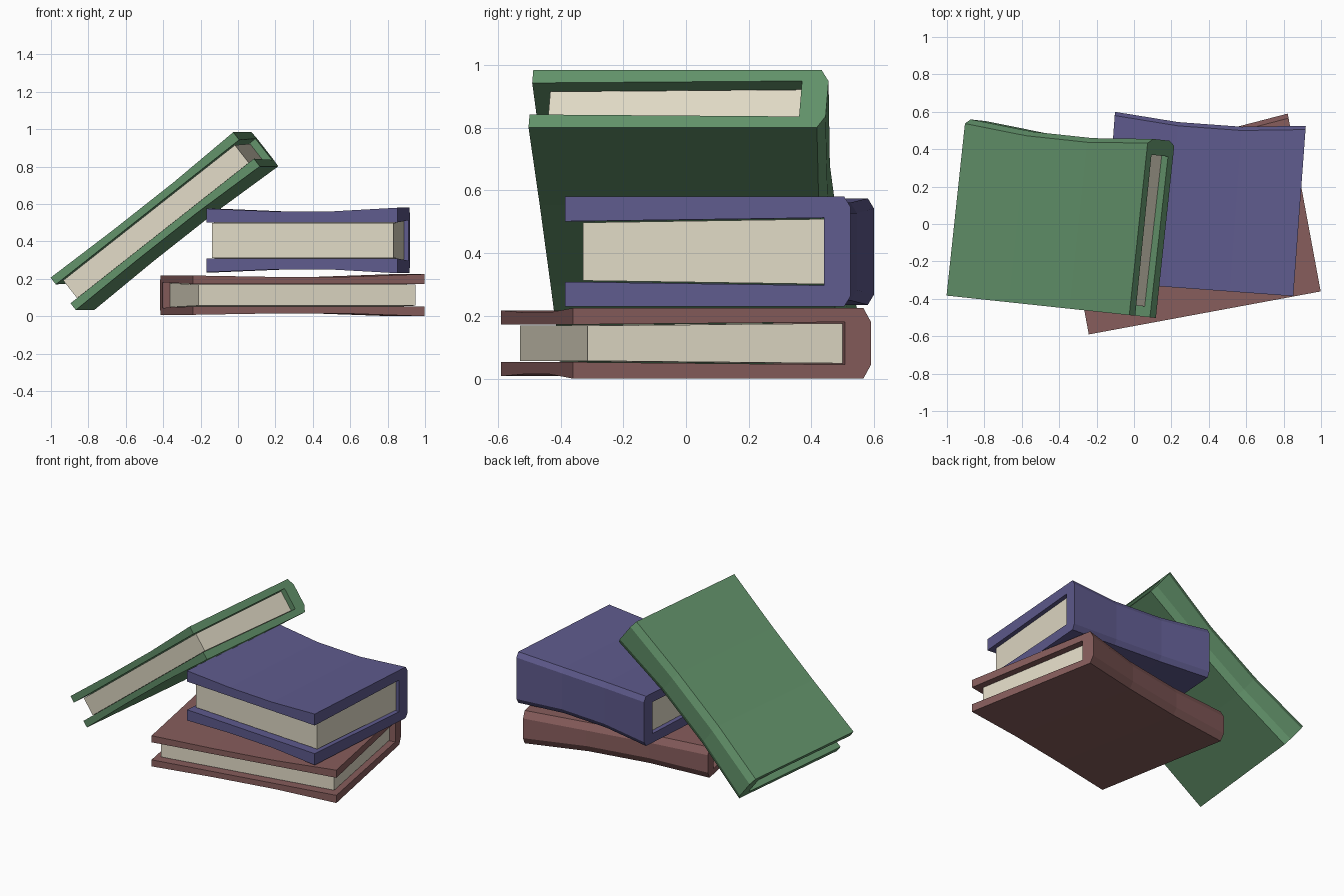
import bpy, bmesh
from math import radians
from mathutils import Matrix

if "Cube" in bpy.data.objects:
    bpy.data.objects.remove(bpy.data.objects["Cube"])


def lin(c):
    c /= 255
    return c / 12.92 if c <= 0.04045 else ((c + 0.055) / 1.055) ** 2.4


def material(name, rgb):
    m = bpy.data.materials.new(name)
    m.diffuse_color = (*[lin(c) for c in rgb], 1)
    m.use_nodes = True
    m.node_tree.nodes["Principled BSDF"].inputs["Base Color"].default_value = m.diffuse_color
    return m


def loft(name, sections, mat, matrix):
    """Skin a list of equal closed sections and cap both ends, flat shaded."""
    bm = bmesh.new()
    rings = [[bm.verts.new(p) for p in s] for s in sections]
    n = len(rings[0])
    for a, b in zip(rings, rings[1:]):
        for i in range(n):
            j = (i + 1) % n
            bm.faces.new((a[i], a[j], b[j], b[i]))
    bm.faces.new(rings[0])
    bm.faces.new(rings[-1])
    bmesh.ops.recalc_face_normals(bm, faces=bm.faces[:])
    me = bpy.data.meshes.new(name)
    bm.to_mesh(me)
    bm.free()
    me.materials.append(mat)
    ob = bpy.data.objects.new(name, me)
    ob.matrix_world = matrix
    bpy.context.collection.objects.link(ob)


paper = material("paper", (225, 218, 198))


def book(name, mat, length, width, halves, page, inset, chamfer, loc, yaw, tilt=0):
    """halves: outer half thickness at left, middle, right; page: half height at fore edge, spine."""
    matrix = (Matrix.Translation(loc) @ Matrix.Rotation(radians(yaw), 4, 'Z')
              @ Matrix.Rotation(radians(-tilt), 4, 'Y'))
    fore, spine, inner = -width / 2, width / 2, width / 2 - 0.085
    cy, cz = chamfer
    gap = 0.004

    # U-shaped cover with chamfered spine, pinched in the middle
    left, mid, right = halves
    sections = []
    for t, h, pinch in ((-.5, left, 0), (-1 / 6, mid, .03), (1 / 6, mid, .03), (.5, right, 0)):
        s = spine - pinch
        i1, i2 = page[0] + gap, page[1] + gap
        upper = [(inner, i2), (fore, i1), (fore, h), (s - cy, h), (s, h - cz)]
        profile = upper + [(y, -z) for y, z in reversed(upper)]
        sections.append([(t * length, y, z) for y, z in profile])
    loft(name + "_cover", sections, mat, matrix)

    # page block, slightly thicker toward the spine
    y0, y1 = fore + 0.055, inner + 0.01
    quad = [(y0, -page[0]), (y1, -page[1]), (y1, page[1]), (y0, page[0])]
    ends = (-length / 2 + inset, length / 2 - inset)
    loft(name + "_pages", [[(x, y, z) for y, z in quad] for x in ends], paper, matrix)


# bottom book, middle book, leaning book
book("bottom_book", material("dull red", (135, 93, 92)), 1.261, .967,
     (.105, .098, .1125), (.056, .064), .04, (.025, .045), (.29, 0, .1125), 10.5)
book("middle_book", material("dusky blue", (95, 91, 142)), 1.023, .913,
     (.17, .156, .175), (.0925, .104), .025, (.02, .033), (.375, .107, .405), -4.2)
book("leaning_book", material("leaf green", (98, 146, 106)), 1.253, .95,
     (.11, .103, .116), (.06, .068), .04, (.025, .045), (-.394, .03, .506), -6.1, 38.1)
